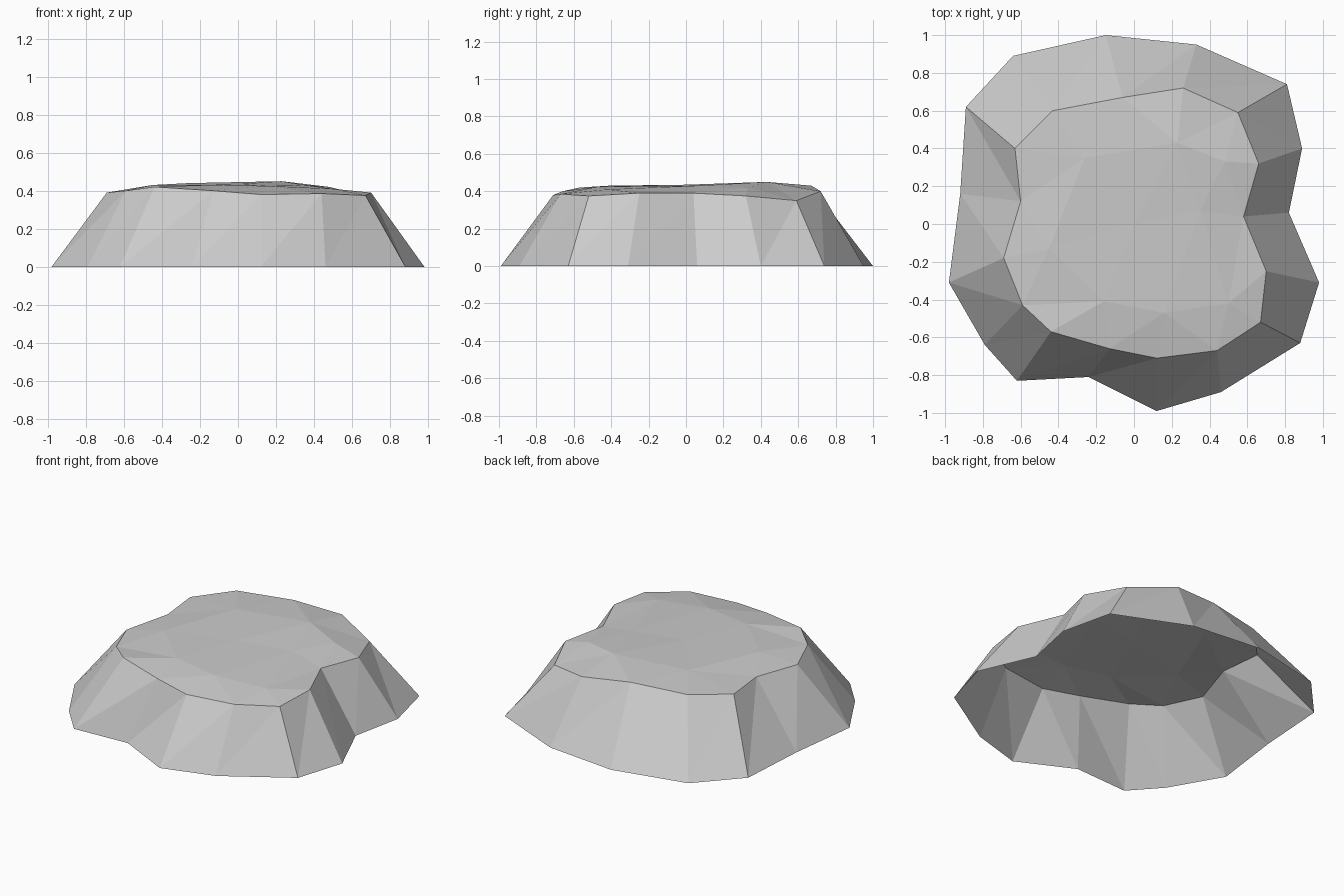
import bpy
import bmesh
from mathutils import Vector
from mathutils.geometry import delaunay_2d_cdt

cube = bpy.data.objects.get("Cube")
if cube:
    bpy.data.objects.remove(cube, do_unlink=True)

# Single stone colour
stone = bpy.data.materials.new("pale_grey_stone")
stone.use_nodes = True
colour = (0.6, 0.6, 0.6, 1)
stone.diffuse_color = colour
bsdf = stone.node_tree.nodes["Principled BSDF"]
bsdf.inputs["Base Color"].default_value = colour
bsdf.inputs["Roughness"].default_value = 0.9

# Ground outline, counter-clockwise
foot = [(-.15, 1), (-.64, .89), (-.89, .62), (-.92, .16), (-.98, -.31),
        (-.79, -.64), (-.62, -.83), (-.24, -.81), (.12, -.99), (.46, -.89),
        (.88, -.63), (.98, -.31), (.82, .06), (.89, .4), (.81, .74), (.33, .95)]
# Upper rim, matching the ground outline point for point
rim = [(-.06, .67, .43), (-.43, .6, .42), (-.63, .4, .4), (-.6, .12, .4),
       (-.69, -.18, .39), (-.59, -.43, .4), (-.44, -.57, .42), (-.13, -.66, .4),
       (.12, -.71, .38), (.44, -.67, .385), (.67, -.52, .375), (.7, -.25, .39),
       (.58, .04, .39), (.66, .32, .375), (.55, .59, .35), (.26, .72, .4)]
# Bumps on the plateau
bumps = [(-.26, .35, .44), (.23, .43, .45), (.48, .33, .42), (.35, .07, .43),
         (.5, -.42, .41), (.16, -.47, .425), (-.16, -.41, .43),
         (-.45, -.13, .43), (0, 0, .435)]

bm = bmesh.new()
low = [bm.verts.new((x, y, 0)) for x, y in foot]
top = [bm.verts.new(p) for p in rim + bumps]
n = len(rim)

# Sloping sides, open underneath
for i in range(n):
    j = (i + 1) % n
    bm.faces.new((low[i], low[j], top[j]))
    bm.faces.new((low[i], top[j], top[i]))

# Faceted plateau
flat = [Vector(v.co[:2]) for v in top]
result = delaunay_2d_cdt(flat, [], [list(range(n))], 1, 0.0001)
sources = result[3]
for tri in result[2]:
    bm.faces.new([top[sources[k][0]] for k in tri])

mesh = bpy.data.meshes.new("rock_mound")
bm.to_mesh(mesh)
bm.free()
mesh.materials.append(stone)
mound = bpy.data.objects.new("rock_mound", mesh)
bpy.context.collection.objects.link(mound)
